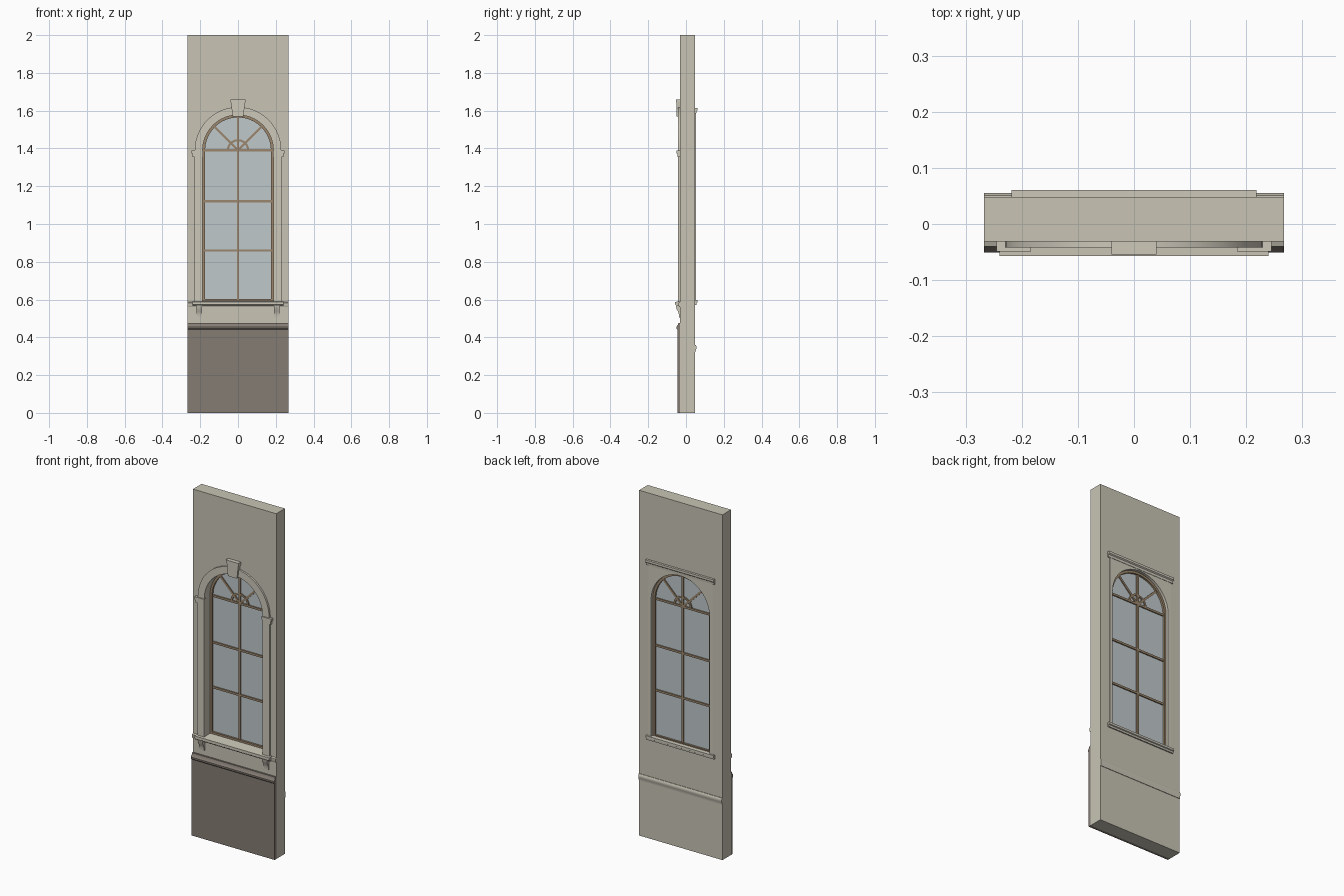
import bpy, bmesh
from math import sin, cos, pi
from mathutils import Matrix

cube = bpy.data.objects.get("Cube")
if cube:
    bpy.data.objects.remove(cube, do_unlink=True)


def material(name, rgb):
    m = bpy.data.materials.new(name)
    m.use_nodes = True
    m.diffuse_color = (*rgb, 1)
    m.node_tree.nodes["Principled BSDF"].inputs["Base Color"].default_value = (*rgb, 1)
    return m


STONE = material("warm stone", (0.58, 0.55, 0.46))
TRIM = material("pale trim stone", (0.61, 0.58, 0.49))
BASE = material("brown plinth stone", (0.235, 0.202, 0.175))
WOOD = material("tan wood", (0.33, 0.24, 0.15))
GLASS = material("pale glass", (0.53, 0.58, 0.60))

FACING_FRONT = Matrix(((1, 0, 0), (0, 0, -1), (0, 1, 0))).to_4x4()
ALONG_X = Matrix(((0, 0, 1), (1, 0, 0), (0, 1, 0))).to_4x4()


def solid(name, loops, depth, turn, shift, mat):
    """Extrude filled outlines (inner loops are holes) into a mesh part."""
    curve = bpy.data.curves.new(name, 'CURVE')
    curve.dimensions = '2D'
    curve.fill_mode = 'BOTH'
    curve.extrude = depth / 2
    for loop in loops:
        spline = curve.splines.new('POLY')
        spline.points.add(len(loop) - 1)
        for p, (a, b) in zip(spline.points, loop):
            p.co = (a, b, 0, 1)
        spline.use_cyclic_u = True
    temp = bpy.data.objects.new(name + "_outline", curve)
    bpy.context.collection.objects.link(temp)
    bpy.context.view_layer.update()
    graph = bpy.context.evaluated_depsgraph_get()
    mesh = bpy.data.meshes.new_from_object(temp.evaluated_get(graph))
    bpy.data.objects.remove(temp, do_unlink=True)
    mesh.transform(Matrix.Translation(shift) @ turn)
    bm = bmesh.new()
    bm.from_mesh(mesh)
    bmesh.ops.remove_doubles(bm, verts=bm.verts, dist=1e-5)
    bmesh.ops.recalc_face_normals(bm, faces=bm.faces)
    bm.to_mesh(mesh)
    bm.free()
    mesh.name = name
    mesh.materials.clear()
    mesh.materials.append(mat)
    mesh.polygons.foreach_set("material_index", [0] * len(mesh.polygons))
    obj = bpy.data.objects.new(name, mesh)
    bpy.context.collection.objects.link(obj)
    bpy.ops.object.select_all(action='DESELECT')
    obj.select_set(True)
    bpy.context.view_layer.objects.active = obj
    bpy.ops.object.shade_smooth_by_angle(angle=0.5)
    return obj


def plate(name, loops, y0, y1, mat):
    return solid(name, loops, y1 - y0, FACING_FRONT, (0, (y0 + y1) / 2, 0), mat)


def moulding(name, profile, x0, x1, mat):
    return solid(name, [profile], x1 - x0, ALONG_X, ((x0 + x1) / 2, 0, 0), mat)


def rect(x0, x1, z0, z1):
    return [(x0, z0), (x1, z0), (x1, z1), (x0, z1)]


SPRING = 1.39


def arc(r, n=32):
    return [(r * cos(pi * i / n), SPRING + r * sin(pi * i / n)) for i in range(n + 1)]


def arch(r, bottom):
    return [(-r, bottom), (r, bottom)] + arc(r)


HALF, FRONT, BACK = 0.267, -0.031, 0.048
OPEN = 0.187

# Wall with arched opening
plate("wall", [rect(-HALF, HALF, 0, 2), arch(OPEN, 0.585)], FRONT, BACK, STONE)

# Front plinth, its rounded cap, and the string course
moulding("plinth", rect(-0.046, FRONT, 0, 0.442), -HALF, HALF, BASE)
moulding("plinth_cap", [(FRONT, 0.442), (-0.047, 0.442), (-0.051, 0.447), (-0.051, 0.456),
                        (-0.047, 0.461), (-0.042, 0.468), (-0.040, 0.477), (FRONT, 0.477)],
         -HALF, HALF, BASE)
moulding("string_course", [(FRONT, 0.56), (-0.036, 0.56), (-0.04, 0.568), (-0.04, 0.583),
                           (FRONT, 0.587)], -HALF, HALF, TRIM)

# Front sill
moulding("front_sill", [(0.012, 0.565), (-0.05, 0.565), (-0.052, 0.57), (-0.057, 0.573),
                        (-0.057, 0.588), (0.012, 0.592)], -0.24, 0.24, TRIM)

# Paired front surround parts
for side, s in (("left", 1), ("right", -1)):
    def span(a, b):
        return sorted((s * a, s * b))
    plate("pilaster_" + side, [rect(*span(OPEN, 0.231), 0.588, 1.358)], -0.042, FRONT, TRIM)
    plate("capital_" + side, [rect(*span(0.186, 0.240), 1.355, 1.377)], -0.046, FRONT, TRIM)
    plate("capital_top_" + side, [rect(*span(0.184, 0.245), 1.373, 1.39)], -0.049, FRONT, TRIM)
    moulding("bracket_" + side, [(FRONT, 0.567), (-0.053, 0.567), (-0.051, 0.552), (-0.042, 0.537),
                                 (-0.037, 0.52), (-0.036, 0.505), (FRONT, 0.505)],
             *span(0.191, 0.221), TRIM)

# Arch surround and keystone
plate("arch_surround", [arc(0.229) + arc(OPEN)[::-1]], -0.042, FRONT, TRIM)
plate("keystone", [[(-0.029, 1.568), (0.029, 1.568), (0.037, 1.645), (-0.037, 1.645)]],
      -0.051, FRONT, TRIM)
plate("keystone_cap", [rect(-0.04, 0.04, 1.643, 1.66)], -0.054, FRONT, TRIM)

# Back casing, head, stool and chair rail
plate("back_casing", [rect(-0.205, 0.205, 0.59, 1.59), arch(OPEN, 0.595)], BACK, 0.052, TRIM)
moulding("back_head", [(BACK, 1.583), (0.054, 1.583), (0.055, 1.597), (0.061, 1.602),
                       (0.061, 1.615), (BACK, 1.615)], -0.218, 0.218, TRIM)
moulding("back_stool", [(0.03, 0.572), (0.055, 0.572), (0.056, 0.582), (0.061, 0.585),
                        (0.061, 0.597), (0.03, 0.597)], -0.218, 0.218, TRIM)
moulding("chair_rail", [(BACK, 0.322), (0.051, 0.322), (0.052, 0.334), (0.055, 0.34),
                        (0.055, 0.352), (0.051, 0.36), (BACK, 0.36)], -HALF, HALF, TRIM)

# Window frame and glass
plate("window_frame", [arch(OPEN, 0.588), arch(0.174, 0.603)], 0.010, 0.036, WOOD)
plate("glass", [arch(0.18, 0.595)], 0.021, 0.025, GLASS)

# Glazing bars
BAR = 0.006
plate("centre_bar", [rect(-BAR, BAR, 0.595, 1.566)], 0.014, 0.032, WOOD)
for i, z in enumerate((0.86, 1.12, SPRING)):
    plate(f"cross_bar_{i + 1}", [rect(-0.178, 0.178, z - BAR, z + BAR)], 0.0145, 0.0315, WOOD)
plate("fan_hub", [arc(0.059, 16) + arc(0.048, 16)[::-1]], 0.015, 0.031, WOOD)
for name, a in (("left", pi / 4), ("right", 3 * pi / 4)):
    c, n = cos(a), sin(a)
    corners = [(0, -BAR), (0.177, -BAR), (0.177, BAR), (0, BAR)]
    plate("fan_spoke_" + name, [[(u * c - v * n, SPRING + u * n + v * c) for u, v in corners]],
          0.0155, 0.0305, WOOD)
